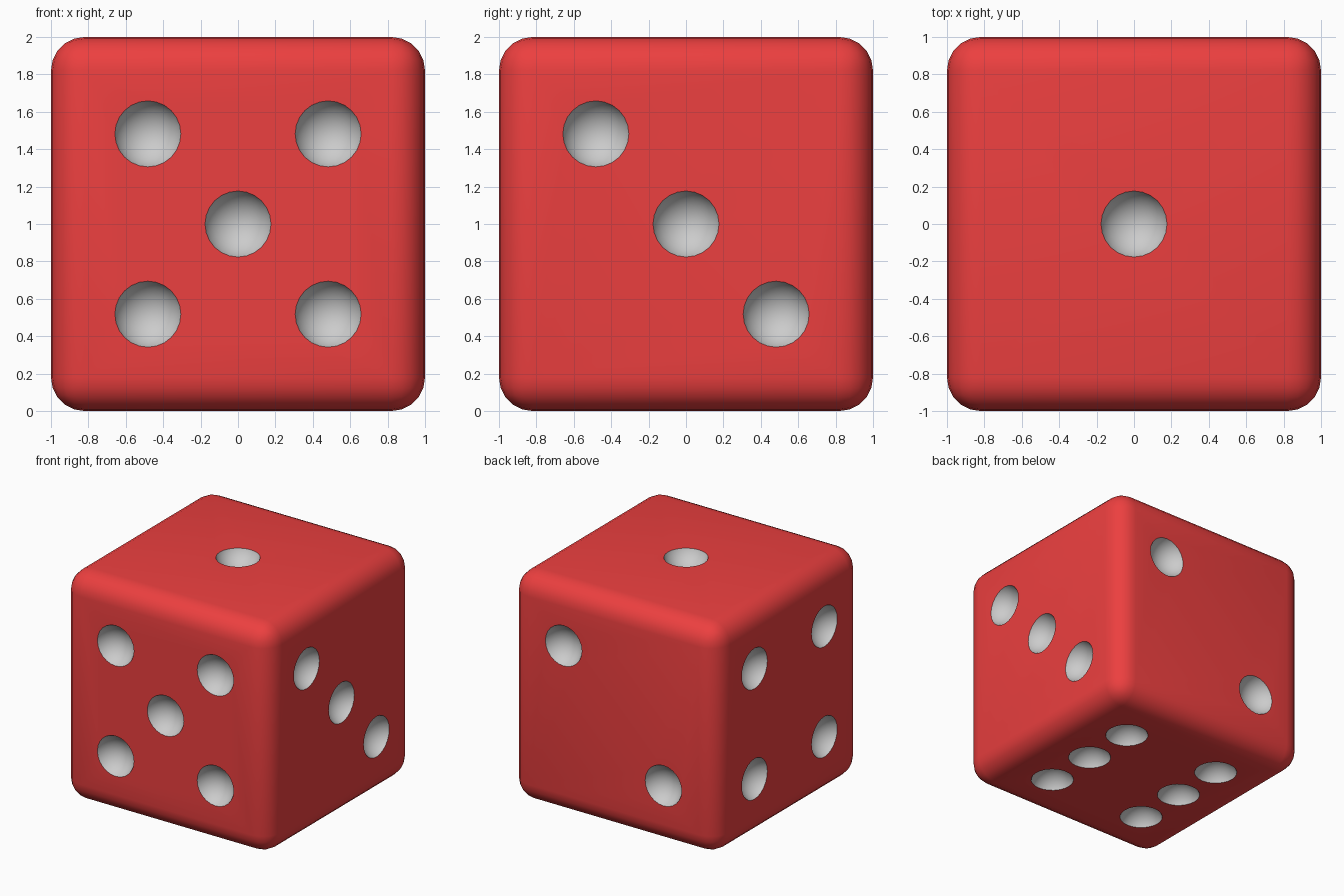
import bpy, bmesh, math
from mathutils import Matrix, Vector

if "Cube" in bpy.data.objects:
    bpy.data.objects.remove(bpy.data.objects["Cube"])

P = 0.482                      # pip spacing from face centre
PIP_R, PIP_OUT = 0.19, 1.07    # sphere radius, distance of its centre from the die centre
CENTRE = Vector((0, 0, 1))


def material(name, rgb):
    m = bpy.data.materials.new(name)
    m.diffuse_color = (*rgb, 1)
    m.use_nodes = True
    m.node_tree.nodes["Principled BSDF"].inputs["Base Color"].default_value = m.diffuse_color
    return m


mats = [material("red_plastic", (0.84, 0.05, 0.05)), material("pip_paint", (0.8, 0.8, 0.8))]


def make_object(name, bm):
    me = bpy.data.meshes.new(name)
    bm.to_mesh(me)
    bm.free()
    for m in mats:
        me.materials.append(m)
    ob = bpy.data.objects.new(name, me)
    bpy.context.collection.objects.link(ob)
    return ob


# Rounded cube body
bm = bmesh.new()
bmesh.ops.create_cube(bm, size=2, matrix=Matrix.Translation(CENTRE))
bmesh.ops.bevel(bm, geom=bm.edges[:], offset=0.18, segments=5, profile=0.5, affect='EDGES')
die = make_object("die_body", bm)

# Pip layouts: face normal, face axes u and v, pip positions in steps of P
X, Y, Z = Vector((1, 0, 0)), Vector((0, 1, 0)), Vector((0, 0, 1))
four = [(a, b) for a in (-1, 1) for b in (-1, 1)]
faces = [
    (Z, X, Y, [(0, 0)]),                                       # top: one
    (Y, X, Z, [(1, 1), (-1, -1)]),                             # back: two
    (X, Y, Z, [(-1, 1), (0, 0), (1, -1)]),                     # right: three
    (-X, Y, Z, four),                                          # left: four
    (-Y, X, Z, four + [(0, 0)]),                               # front: five
    (-Z, X, Y, [(a, b) for a in (-1, 1) for b in (-1, 0, 1)]), # bottom: six
]

# All pip spheres in one cutter
bm = bmesh.new()
for n, u, v, spots in faces:
    turn = Z.rotation_difference(n).to_matrix().to_4x4()
    for a, b in spots:
        pos = CENTRE + n * PIP_OUT + (u * a + v * b) * P
        bmesh.ops.create_uvsphere(bm, u_segments=24, v_segments=16, radius=PIP_R,
                                  matrix=Matrix.Translation(pos) @ turn)
for f in bm.faces:
    f.material_index = 1
cutter = make_object("pip_cutter", bm)
cutter.hide_render = True

# Carve the pips, then remove the cutter
mod = die.modifiers.new("pips", 'BOOLEAN')
mod.operation = 'DIFFERENCE'
mod.solver = 'EXACT'
mod.object = cutter
bpy.context.view_layer.objects.active = die
die.select_set(True)
bpy.ops.object.modifier_apply(modifier=mod.name)
bpy.data.objects.remove(cutter)

bpy.ops.object.shade_smooth_by_angle(angle=math.radians(35))
